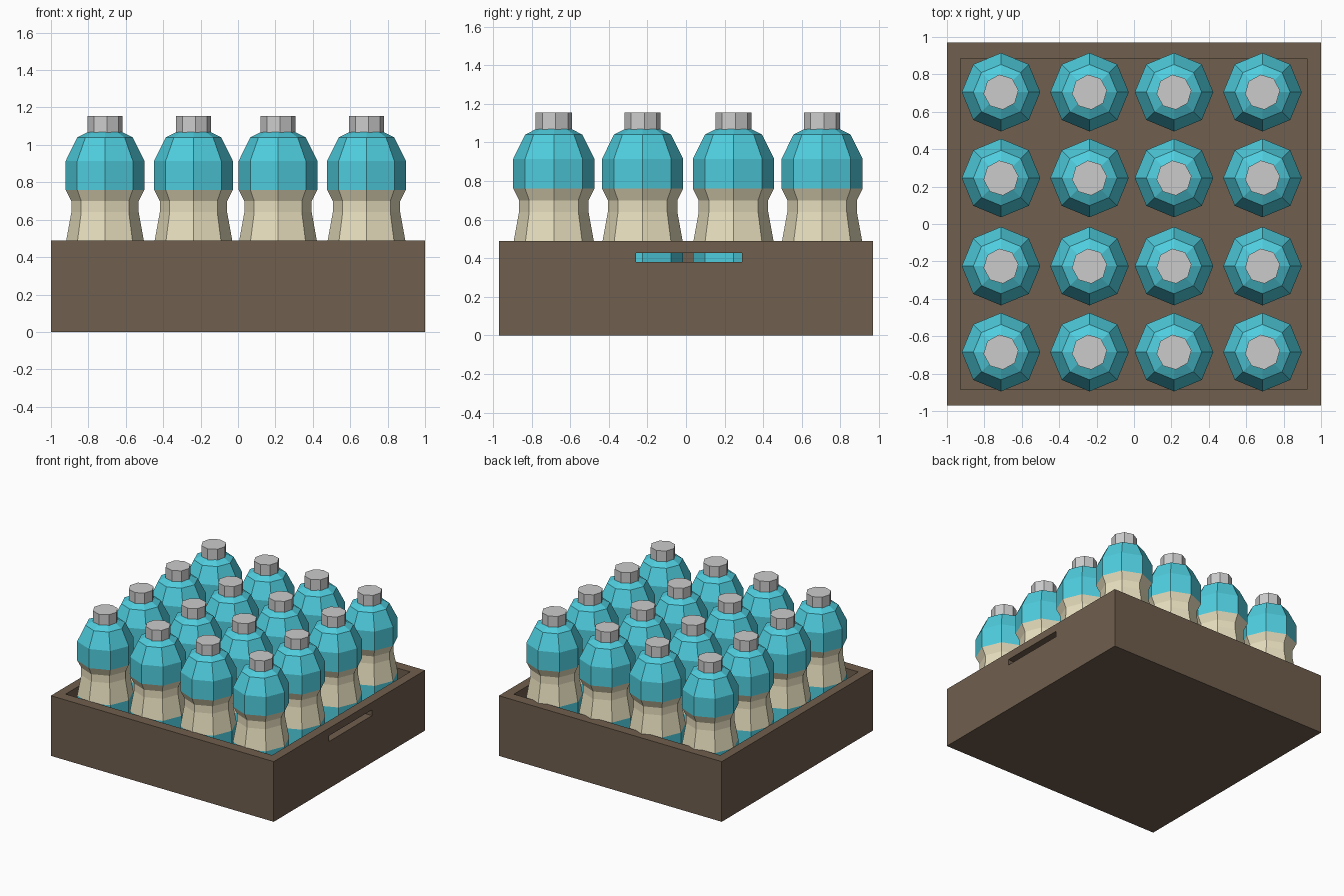
import bpy, bmesh
from math import cos, sin, pi, radians

if "Cube" in bpy.data.objects:
    bpy.data.objects.remove(bpy.data.objects["Cube"])


def material(name, rgb):
    m = bpy.data.materials.new(name)
    m.diffuse_color = (*rgb, 1)
    m.use_nodes = True
    m.node_tree.nodes["Principled BSDF"].inputs["Base Color"].default_value = m.diffuse_color
    return m


brown = material("crate_brown", (0.162, 0.113, 0.074))
blue = material("bottle_blue", (0.078, 0.61, 0.73))
cream = material("bottle_cream", (0.81, 0.74, 0.52))


def add_object(name, mesh, loc=(0, 0, 0)):
    ob = bpy.data.objects.new(name, mesh)
    ob.location = loc
    bpy.context.collection.objects.link(ob)
    return ob


def box(name, lo, hi):
    bm = bmesh.new()
    bmesh.ops.create_cube(bm, size=1)
    for v in bm.verts:
        v.co = [(a + b) / 2 + c * (b - a) for a, b, c in zip(lo, hi, v.co)]
    mesh = bpy.data.meshes.new(name)
    bm.to_mesh(mesh)
    bm.free()
    return add_object(name, mesh)


def lathe(name, profile, turn=0.0, sides=8, mats=(), bands=None):
    """Closed flat-faced turned mesh; bands gives a material index per profile segment."""
    bm = bmesh.new()
    rings = []
    for r, z in profile:
        angles = [turn + 2 * pi * i / sides for i in range(sides)]
        rings.append([bm.verts.new((r * cos(a), r * sin(a), z)) for a in angles])
    for k, (a, b) in enumerate(zip(rings, rings[1:])):
        for i in range(sides):
            j = (i + 1) % sides
            f = bm.faces.new((a[i], a[j], b[j], b[i]))
            f.material_index = bands[k] if bands else 0
    bm.faces.new(rings[0][::-1])
    bm.faces.new(rings[-1])
    mesh = bpy.data.meshes.new(name)
    for m in mats:
        mesh.materials.append(m)
    bm.to_mesh(mesh)
    bm.free()
    return mesh


# Open crate with a hand slot through the right wall only
crate = box("crate", (-1, -0.97, 0), (1, 0.97, 0.488))
crate.data.materials.append(brown)
cavity = box("crate_cavity_cutter", (-0.927, -0.885, 0.06), (0.925, 0.885, 0.7))
slot = box("hand_slot_cutter", (0.85, -0.26, 0.38), (1.1, 0.29, 0.427))
for cutter in (cavity, slot):
    cutter.data.materials.append(brown)
    cutter.hide_render = True
    cutter.hide_set(True)
    cut = crate.modifiers.new(cutter.name, 'BOOLEAN')
    cut.operation = 'DIFFERENCE'
    cut.solver = 'EXACT'
    cut.object = cutter

# Waisted bottle: blue base, cream middle, blue shoulder
bottle_profile = [(0.19, 0.06), (0.21, 0.10), (0.21, 0.475), (0.18, 0.64), (0.18, 0.70),
                  (0.21, 0.76), (0.21, 0.915), (0.148, 1.04), (0.09, 1.07)]
bottle_mesh = lathe("bottle", bottle_profile, mats=(blue, cream),
                    bands=[0, 0, 1, 1, 1, 0, 0, 0])
cap_mesh = lathe("bottle_cap", [(0.094, 1.06), (0.094, 1.155)], turn=radians(6))

# Four by four bottles
for x in (-0.711, -0.238, 0.214, 0.687):
    for y in (-0.685, -0.225, 0.246, 0.705):
        add_object("bottle", bottle_mesh, (x, y, 0))
        add_object("bottle_cap", cap_mesh, (x, y, 0))
